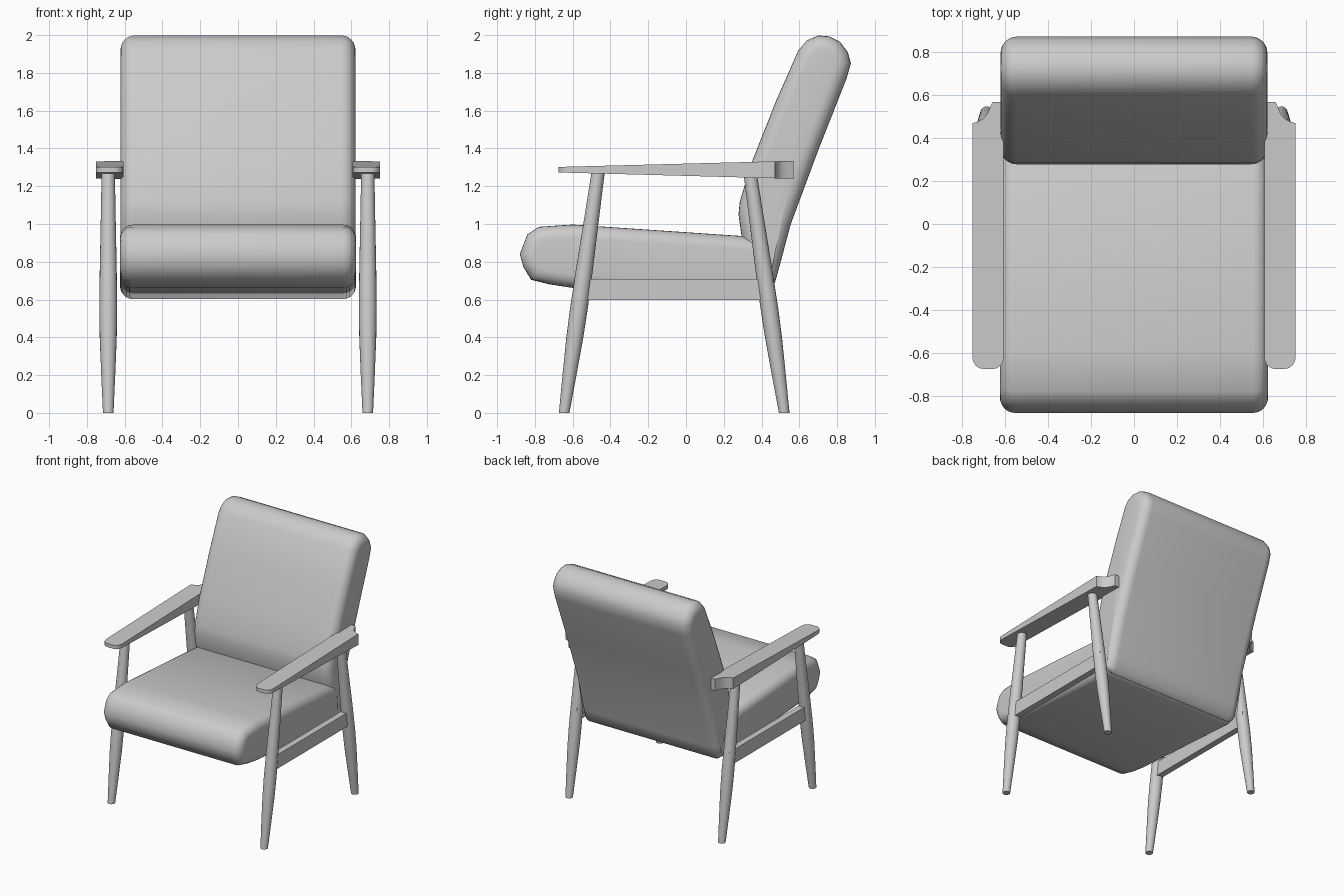
import bpy, bmesh, math
from mathutils import Vector

if "Cube" in bpy.data.objects:
    bpy.data.objects.remove(bpy.data.objects["Cube"])


def loft(name, rings, angle=35, mirror=False):
    """Skin a list of equal-length point rings and cap both ends."""
    bm = bmesh.new()
    rows = [[bm.verts.new(p) for p in ring] for ring in rings]
    n = len(rows[0])
    for a, b in zip(rows, rows[1:]):
        for i in range(n):
            j = (i + 1) % n
            bm.faces.new((a[i], a[j], b[j], b[i]))
    bm.faces.new(rows[0][::-1])
    bm.faces.new(rows[-1])
    bmesh.ops.recalc_face_normals(bm, faces=bm.faces[:])
    mesh = bpy.data.meshes.new(name)
    bm.to_mesh(mesh)
    bm.free()
    ob = bpy.data.objects.new(name, mesh)
    bpy.context.collection.objects.link(ob)
    bpy.ops.object.select_all(action='DESELECT')
    ob.select_set(True)
    bpy.context.view_layer.objects.active = ob
    bpy.ops.object.shade_smooth_by_angle(angle=math.radians(angle))
    if mirror:
        ob.modifiers.new("Mirror", 'MIRROR')
    return ob


def inset(profile, d):
    """Shrink a counter-clockwise profile inwards by d."""
    pts = [Vector(p) for p in profile]
    out = []
    for i, p in enumerate(pts):
        e1 = (p - pts[i - 1]).normalized()
        e2 = (pts[(i + 1) % len(pts)] - p).normalized()
        n1, n2 = Vector((-e1.y, e1.x)), Vector((-e2.y, e2.x))
        out.append(p + (n1 + n2) * d / (1 + n1.dot(n2)))
    return out


def cushion(name, profile, half, r, steps=6):
    """Side profile (y, z) spanned across x with rounded ends."""
    ends = [(half - r + r * math.sin(t), r * (1 - math.cos(t)))
            for t in (math.pi / 2 * k / steps for k in range(steps + 1))]
    stations = [(-x, d) for x, d in reversed(ends)] + ends
    rings = [[(x, p.x, p.y) for p in inset(profile, d)] for x, d in stations]
    return loft(name, rings, angle=60)


# Seat cushion
cushion("seat", [(-0.88, 0.84), (-0.86, 0.77), (-0.82, 0.705), (-0.72, 0.68),
                 (-0.60, 0.662), (0.36, 0.602), (0.42, 0.62), (0.44, 0.70),
                 (0.42, 0.90), (0.36, 0.932), (-0.60, 0.997), (-0.78, 0.985),
                 (-0.84, 0.945)], 0.625, 0.07)

# Back cushion
cushion("back", [(0.37, 0.63), (0.41, 0.602), (0.45, 0.625), (0.48, 0.72),
                 (0.555, 1.0), (0.70, 1.39), (0.85, 1.77), (0.873, 1.85),
                 (0.857, 1.91), (0.815, 1.965), (0.76, 1.993), (0.70, 1.998),
                 (0.64, 1.972), (0.595, 1.92), (0.48, 1.66), (0.345, 1.32),
                 (0.285, 1.12), (0.278, 1.05), (0.295, 0.93), (0.33, 0.83)],
        0.622, 0.075)


# Tapered round legs, leaning in the side plane
def leg(name, y_foot, y_top, top):
    sections = [(0, 0.028), (0.2, 0.037), (0.4, 0.045), (0.55, 0.047),
                (0.75, 0.045), (1.0, 0.040), (top, 0.035)]
    rings = []
    for z, r in sections:
        y = y_foot + (y_top - y_foot) * z / top
        rings.append([(0.687 + r * math.cos(a), y + r * math.sin(a), z)
                      for a in (math.tau * k / 20 for k in range(20))])
    loft(name, rings, mirror=True)


leg("front_leg", -0.645, -0.465, 1.275)
leg("rear_leg", 0.52, 0.34, 1.265)

# Side rails joining the legs
loft("side_rail", [[(x, -0.54, 0.597), (x, 0.46, 0.597), (x, 0.46, 0.71), (x, -0.54, 0.71)]
                   for x in (0.66, 0.71)], mirror=True)

# Armrests: rounded front, scooped rear outer corner, thickening to the rear
plan = [(0.607 + 0.05 * (1 - math.cos(t)), -0.62 - 0.055 * math.sin(t))
        for t in (math.pi / 2 * k / 5 for k in range(6))]
plan += [(0.70 + 0.053 * math.sin(t), -0.62 - 0.055 * math.cos(t))
         for t in (math.pi / 2 * k / 5 for k in range(6))]
plan += [(0.753, 0.47), (0.725, 0.477), (0.70, 0.493), (0.682, 0.515),
         (0.67, 0.545), (0.66, 0.568), (0.607, 0.568)]
rings = [[(x, y, z0 + slope * (y + 0.675)) for x, y in plan]
         for z0, slope in ((1.273, -0.027), (1.302, 0.026))]
loft("armrest", rings, mirror=True)
